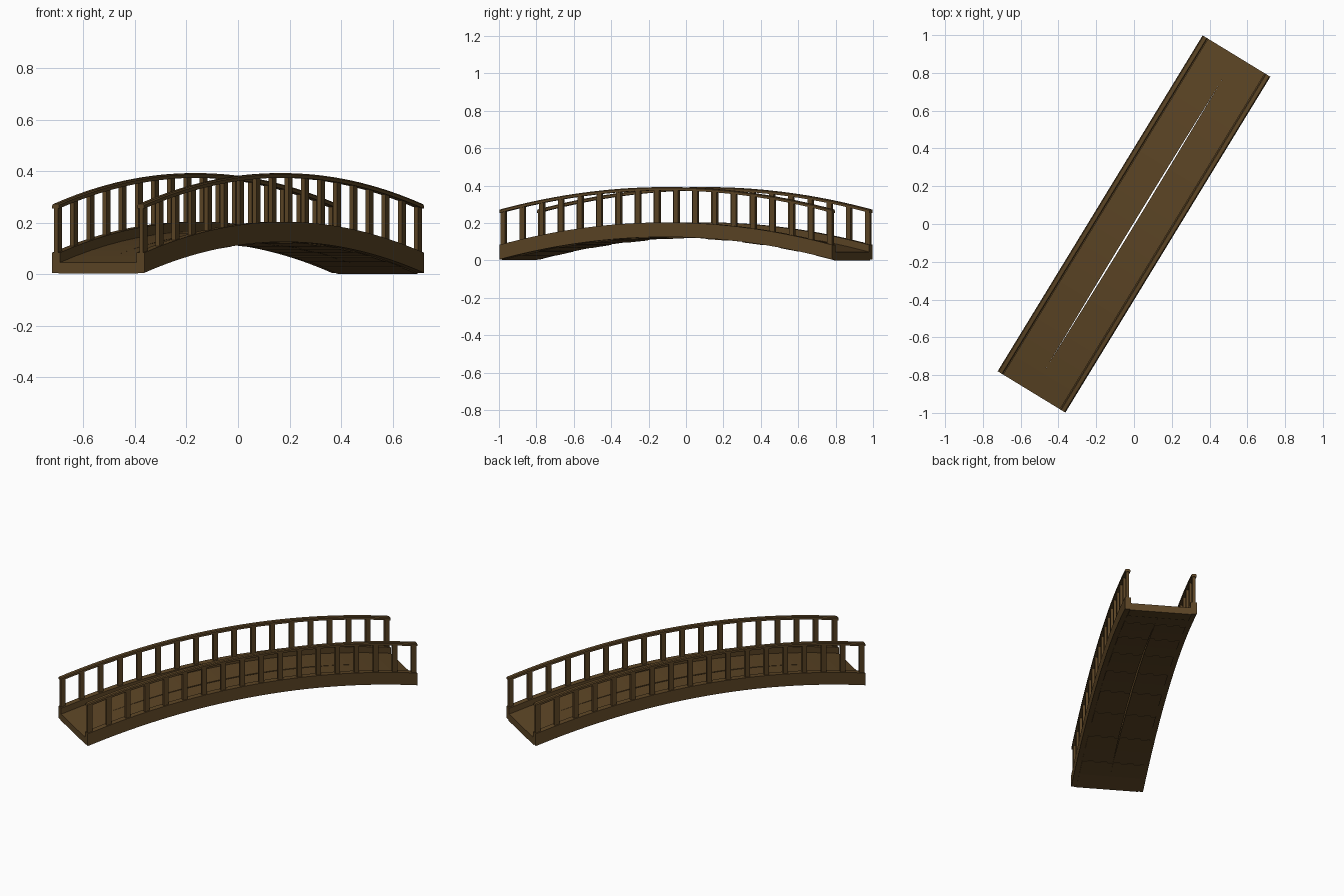
import bpy, bmesh, math
from mathutils import Matrix, Vector

if "Cube" in bpy.data.objects:
    bpy.data.objects.remove(bpy.data.objects["Cube"])

LENGTH, WIDTH, RISE = 2.083, 0.42, 0.12
HALF, SIDE = LENGTH / 2, WIDTH / 2
ROT = Matrix.Rotation(math.radians(58.6), 4, 'Z')
PLANKS, POSTS, SEGS = 18, 18, 36

wood = bpy.data.materials.new("brown wood")
wood.diffuse_color = (0.105, 0.058, 0.018, 1)
wood.use_nodes = True
wood.node_tree.nodes["Principled BSDF"].inputs["Base Color"].default_value = wood.diffuse_color


def arch(x):
    """Height of the arch above its ends."""
    return RISE * (1 - (x / HALF) ** 2)


def finish(name, bm):
    bmesh.ops.recalc_face_normals(bm, faces=bm.faces[:])
    bm.transform(ROT)
    me = bpy.data.meshes.new(name)
    bm.to_mesh(me)
    bm.free()
    me.materials.append(wood)
    ob = bpy.data.objects.new(name, me)
    bpy.context.collection.objects.link(ob)


def sweep(bm, section):
    """Carry a (y, z) section along the arch, closed at both ends."""
    rings = []
    for i in range(SEGS + 1):
        x = -HALF + LENGTH * i / SEGS
        rings.append([bm.verts.new((x, y, z + arch(x))) for y, z in section])
    n = len(section)
    for a, b in zip(rings, rings[1:]):
        for j in range(n):
            k = (j + 1) % n
            bm.faces.new((a[j], a[k], b[k], b[j]))
    bm.faces.new(rings[0])
    bm.faces.new(rings[-1])


def prism(bm, x0, x1, ya, yb, z0, z1):
    """Block following the arch from x0 to x1; ya, yb are (start, end) pairs."""
    v = []
    for x, a, b in ((x0, ya[0], yb[0]), (x1, ya[1], yb[1])):
        h = arch(x)
        v.append([bm.verts.new((x, y, z + h)) for y, z in
                  ((a, z0), (b, z0), (b, z1), (a, z1))])
    p, q = v
    for j in range(4):
        k = (j + 1) % 4
        bm.faces.new((p[j], p[k], q[k], q[j]))
    bm.faces.new(p)
    bm.faces.new(q)


for s, side in ((1, "left"), (-1, "right")):
    # solid side beam
    bm = bmesh.new()
    o, i = s * SIDE, s * (SIDE - 0.036)
    sweep(bm, [(o, 0.005), (i, 0.005), (i, 0.083), (o, 0.083)])
    finish(side + "_side_beam", bm)

    # handrail with slightly bevelled top
    bm = bmesh.new()
    o, i = s * (SIDE - 0.001), s * (SIDE - 0.031)
    e = s * 0.005
    sweep(bm, [(o, 0.254), (i, 0.254), (i, 0.267), (i + e, 0.272),
               (o - e, 0.272), (o, 0.267)])
    finish(side + "_handrail", bm)

    # balusters
    bm = bmesh.new()
    y = s * (SIDE - 0.016)
    for k in range(POSTS):
        x = (-1 + 2 * k / (POSTS - 1)) * (HALF - 0.018)
        prism(bm, x - 0.015, x + 0.015, (y - 0.009,) * 2, (y + 0.009,) * 2,
              0.075, 0.26)
    finish(side + "_balusters", bm)

    # deck planks on this half, leaving the tapering slit along the middle
    bm = bmesh.new()
    step = LENGTH / PLANKS
    slit = lambda x: max(0.0, 0.0045 * (1 - (x / 0.84) ** 2))
    for k in range(PLANKS):
        x0 = -HALF + k * step
        x1 = x0 + step
        drop = 0.0 if k % 2 else 0.003
        prism(bm, x0, x1, (s * slit(x0), s * slit(x1)),
              (s * (SIDE - 0.03),) * 2, drop, 0.045)
    finish(side + "_deck_planks", bm)
